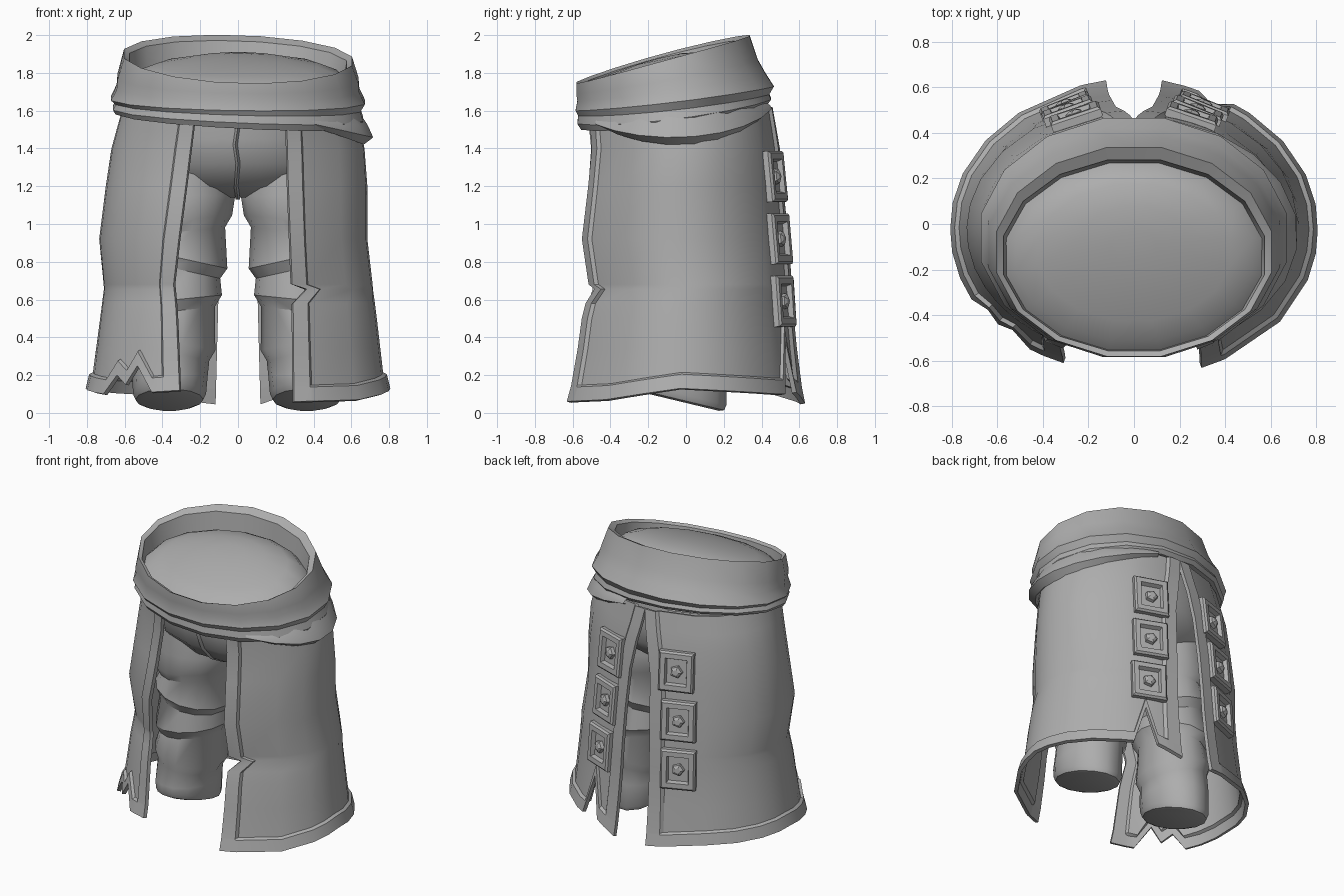
import bpy, bmesh, math
from mathutils import Vector, Matrix

if "Cube" in bpy.data.objects:
    bpy.data.objects.remove(bpy.data.objects["Cube"])

cloth = bpy.data.materials.new("grey cloth")
cloth.diffuse_color = (0.42, 0.42, 0.42, 1)
cloth.use_nodes = True
cloth.node_tree.nodes["Principled BSDF"].inputs["Base Color"].default_value = cloth.diffuse_color


def finish(name, bm, thick=0, angle=32):
    bmesh.ops.remove_doubles(bm, verts=bm.verts, dist=0.002)
    bmesh.ops.recalc_face_normals(bm, faces=bm.faces)
    me = bpy.data.meshes.new(name)
    bm.to_mesh(me)
    bm.free()
    me.materials.append(cloth)
    ob = bpy.data.objects.new(name, me)
    bpy.context.collection.objects.link(ob)
    bpy.ops.object.select_all(action='DESELECT')
    ob.select_set(True)
    bpy.context.view_layer.objects.active = ob
    if thick:
        # thicken toward the inside
        if sum(p.normal.dot(Vector((p.center.x, p.center.y, 0))) for p in me.polygons) < 0:
            me.flip_normals()
        mod = ob.modifiers.new("thickness", 'SOLIDIFY')
        mod.thickness = thick
        mod.offset = -1
        bpy.ops.object.modifier_apply(modifier=mod.name)
    bpy.ops.object.shade_smooth_by_angle(angle=math.radians(angle))


def loft(bm, rings, closed=True, cap_start=False, cap_end=False):
    vs = [[bm.verts.new(p) for p in r] for r in rings]
    n = len(vs[0])
    for a, b in zip(vs, vs[1:]):
        for i in range(n if closed else n - 1):
            j = (i + 1) % n
            bm.faces.new((a[i], a[j], b[j], b[i]))
    if cap_start:
        bm.faces.new(vs[0][::-1])
    if cap_end:
        bm.faces.new(vs[-1])


def lerp_table(table, z):
    """Interpolate rows (z, a, b, ...) given from high z to low z."""
    if z >= table[0][0]:
        return table[0][1:]
    for hi, lo in zip(table, table[1:]):
        if z >= lo[0]:
            f = (hi[0] - z) / (hi[0] - lo[0])
            return [h + (l - h) * f for h, l in zip(hi[1:], lo[1:])]
    return table[-1][1:]


def oval(rx, yf, yb, z_of, n=16, t0=0.0, t1=None):
    """Ring seen from above; t = 0 is the front, z_of gives height from t."""
    pts = []
    for i in range(n):
        t = math.tau / n * (i + 0.5) if t1 is None else t0 + (t1 - t0) * i / (n - 1)
        y = (yf + yb) / 2 - (yb - yf) / 2 * math.cos(t)
        pts.append((rx * math.sin(t), y, z_of(t)))
    return pts


def tilt(front, back, bow=0.0, lean=0.0):
    return lambda t: (front + (back - front) * (1 - math.cos(t)) / 2
                      + bow * math.sin(t) ** 2 - lean * math.sin(t))


# Waist sash: stacked folds with an open rim
bm = bmesh.new()
loft(bm, [
    oval(0.57, -0.56, 0.27, tilt(1.69, 1.78, 0.02)),
    oval(0.585, -0.565, 0.29, tilt(1.735, 1.97, 0.01, 0.02)),
    oval(0.615, -0.59, 0.345, tilt(1.745, 2.0, 0.01, 0.02)),
    oval(0.65, -0.59, 0.39, tilt(1.69, 1.87, -0.01, 0.01)),
    oval(0.655, -0.585, 0.43, tilt(1.65, 1.80, -0.01, 0.01)),
    oval(0.685, -0.595, 0.475, tilt(1.60, 1.73, -0.01, 0.01)),
    oval(0.66, -0.58, 0.45, tilt(1.575, 1.69, -0.01, 0.02)),
    oval(0.675, -0.585, 0.46, tilt(1.535, 1.665, -0.015, 0.03)),
    oval(0.66, -0.565, 0.44, tilt(1.505, 1.64, -0.015, 0.035)),
    oval(0.58, -0.49, 0.37, tilt(1.52, 1.64, -0.01, 0.03)),
])
finish("waist_sash", bm)

# Domed lid inside the sash
bm = bmesh.new()
loft(bm, [
    oval(0.10, -0.18, -0.02, tilt(1.87, 1.905)),
    oval(0.25, -0.28, 0.08, tilt(1.84, 1.91)),
    oval(0.43, -0.43, 0.18, tilt(1.785, 1.90)),
    oval(0.53, -0.52, 0.24, tilt(1.74, 1.87)),
    oval(0.578, -0.562, 0.28, tilt(1.70, 1.82)),
], cap_start=True)
finish("waist_lid", bm, angle=60)


# Extra sash fold hanging on one side
def hang(z, drop):
    return lambda t: z + 0.09 * (1 - math.cos(t)) / 2 - drop * max(0, math.sin((t - 0.6) / 2.3 * math.pi))

bm = bmesh.new()
loft(bm, [oval(rx, yf, yb, hang(z, d), 9, 0.6, 2.9) for rx, yf, yb, z, d in [
    (0.64, -0.54, 0.43, 1.56, 0.0), (0.69, -0.57, 0.46, 1.54, 0.06),
    (0.72, -0.57, 0.47, 1.52, 0.11), (0.67, -0.54, 0.44, 1.51, 0.14),
    (0.60, -0.49, 0.39, 1.53, 0.10)]], closed=False)
finish("sash_side_fold", bm)

# Skirt outline by height: right half width, left half width, front y, back y
OUTLINE = [(1.62, 0.62, 0.61, -0.54, 0.44), (1.4, 0.67, 0.67, -0.52, 0.48), (1.2, 0.685, 0.70, -0.54, 0.50),
           (0.92, 0.685, 0.735, -0.58, 0.53), (0.66, 0.715, 0.71, -0.54, 0.55), (0.5, 0.735, 0.73, -0.58, 0.56),
           (0.2, 0.77, 0.77, -0.62, 0.59), (0.05, 0.81, 0.81, -0.66, 0.62)]
BACK_SLIT = [(1.62, 0.0), (1.5, 0.02), (1.25, 0.075), (0.8, 0.10), (0.05, 0.12)]
FRONT_EDGE = {
    1: [(1.6, 0.25), (1.2, 0.26), (0.68, 0.28), (0.655, 0.355), (0.58, 0.285), (0.05, 0.29)],
    -1: [(1.6, 0.22), (1.2, 0.27), (0.7, 0.335), (0.55, 0.32), (0.05, 0.30)],
}
# Hem height along each panel (u from front to back), with the tears
HEM = {
    1: [(0, 0.06), (0.2, 0.07), (0.45, 0.13), (0.8, 0.10), (0.84, 0.10),
        (0.88, 0.38), (0.92, 0.11), (1, 0.05)],
    -1: [(0, 0.12), (0.08, 0.11), (0.13, 0.25), (0.17, 0.15), (0.21, 0.20), (0.26, 0.10),
         (0.45, 0.13), (0.8, 0.10), (1, 0.05)],
}


def hem_height(side, u):
    return lerp_table([(-a, b) for a, b in HEM[side]], -u)[0]


def skirt_point(side, u, z, out=0.0):
    right, left, yf, yb = lerp_table(OUTLINE, z)
    rx = right if side > 0 else left
    t0 = math.asin(lerp_table(FRONT_EDGE[side], z)[0] / rx)
    t1 = math.pi - math.asin(lerp_table(BACK_SLIT, z)[0] / rx)
    t = t0 + (t1 - t0) * u
    return Vector((side * (rx + out) * math.sin(t),
                   (yf + yb) / 2 - ((yb - yf) / 2 + out) * math.cos(t), z))


# Skirt panels with raised front trim, back trim and hem
ROWS = [0.34, 0.5, 0.58, 0.655, 0.68, 0.92, 1.2, 1.4, 1.5, 1.62]
for side, name in ((1, "right_skirt_panel"), (-1, "left_skirt_panel")):
    us = sorted({0, 0.045, 0.055, 0.32, 0.39, 0.52, 0.6, 0.7, 0.945, 0.955, 1}
                | {a for a, _ in HEM[side]})
    grid = []
    for k in range(3 + len(ROWS)):
        row = []
        for u in us:
            zb = hem_height(side, u)
            z = zb + (0, 0.075, 0.085)[k] if k < 3 else max(ROWS[k - 3], zb + 0.085)
            raised = k < 2 or u < 0.05 or u > 0.95
            row.append(skirt_point(side, u, z, 0.018 if raised else 0))
        grid.append(row)
    bm = bmesh.new()
    loft(bm, grid, closed=False)
    finish(name, bm, thick=0.025)


# Square buckle plates with a five-sided stud, three on each side of the back slit
def rect(w, h, d):
    return [Vector((x * w, y * h, d)) for x, y in ((-1, -1), (1, -1), (1, 1), (-1, 1))]

def pentagon(r, d):
    return [Vector((r * math.cos(a * math.tau / 5), r * math.sin(a * math.tau / 5), d)) for a in range(5)]

for side, label in ((1, "right"), (-1, "left")):
    for i, (z, u) in enumerate(((1.25, 0.9), (0.92, 0.895), (0.59, 0.89))):
        p = skirt_point(side, u, z)
        across = (skirt_point(side, u + 0.03, z) - skirt_point(side, u - 0.07, z)).normalized() * -side
        up = (skirt_point(side, u, z + 0.12) - skirt_point(side, u, z - 0.12)).normalized()
        normal = across.cross(up).normalized()
        if normal.y < 0:
            across, normal = -across, -normal
        frame = Matrix((across, normal.cross(across), normal)).transposed()
        place = lambda pts: [p + frame @ q for q in pts]
        bm = bmesh.new()
        loft(bm, [place(rect(*r)) for r in ((0.115, 0.135, -0.02), (0.115, 0.135, 0.025), (0.104, 0.123, 0.037),
             (0.073, 0.09, 0.037), (0.065, 0.08, 0.01))], cap_start=True, cap_end=True)
        loft(bm, [place(pentagon(*r)) for r in ((0.045, 0.0), (0.04, 0.032), (0.02, 0.042))],
             cap_start=True, cap_end=True)
        finish(f"{label}_buckle_{i + 1}", bm, angle=20)

# Trouser seat
bm = bmesh.new()
loft(bm, [oval(rx, yf, yb, tilt(z, z), 14) for rx, yf, yb, z in [
    (0.55, -0.44, 0.36, 1.60), (0.56, -0.43, 0.38, 1.45), (0.55, -0.40, 0.37, 1.32),
    (0.48, -0.28, 0.28, 1.20), (0.20, -0.15, 0.15, 1.14)]], cap_end=True)
finish("trouser_seat", bm, angle=40)

# Front seam crease
bm = bmesh.new()
loft(bm, [[(x - 0.012, y, z), (x, y - 0.02, z), (x + 0.012, y, z)] for x, y, z in
          ((0, -0.43, 1.52), (-0.015, -0.42, 1.42), (0, -0.39, 1.32), (-0.01, -0.27, 1.2), (0, -0.14, 1.13))],
     closed=False)
finish("front_seam", bm)

# Legs wrapped in slanted bands: height, centre x, centre y, half width, half depth
LEG = [(1.3, 0.29, -0.03, 0.255, 0.27), (1.15, 0.285, -0.03, 0.27, 0.28), (1.0, 0.295, -0.03, 0.25, 0.27),
       (0.5, 0.335, -0.02, 0.225, 0.25), (0.2, 0.36, -0.03, 0.20, 0.25), (0.0, 0.365, -0.03, 0.187, 0.25)]
BANDS = [(1.3, 0), (1.15, 0), (1.02, 0.01), (0.96, -0.018), (0.82, 0.012), (0.76, -0.018), (0.60, 0.012),
         (0.54, -0.018), (0.38, 0.01), (0.32, -0.012), (0.20, 0.0), (0.10, 0.0), (0.07, -0.012), (0.06, -0.04)]
for side, label in ((1, "right"), (-1, "left")):
    bm = bmesh.new()
    rings = []
    for k, (z, dr) in enumerate(BANDS):
        cx, cy, rx, ry = lerp_table(LEG, z)
        slant = (0.22 if k % 4 < 2 else -0.1) if 1 < k < 10 else 0
        dip = 0.24 if z < 0.15 else 0.0
        ring = []
        for i in range(14):
            a = math.tau * i / 14
            dx, dy = (rx + dr) * math.cos(a), (ry + dr) * math.sin(a)
            ring.append((side * (cx + dx), cy + dy, z + slant * dx - dip * dy))
        rings.append(ring)
    loft(bm, rings, cap_start=True, cap_end=True)
    finish(f"{label}_leg", bm, angle=35)
